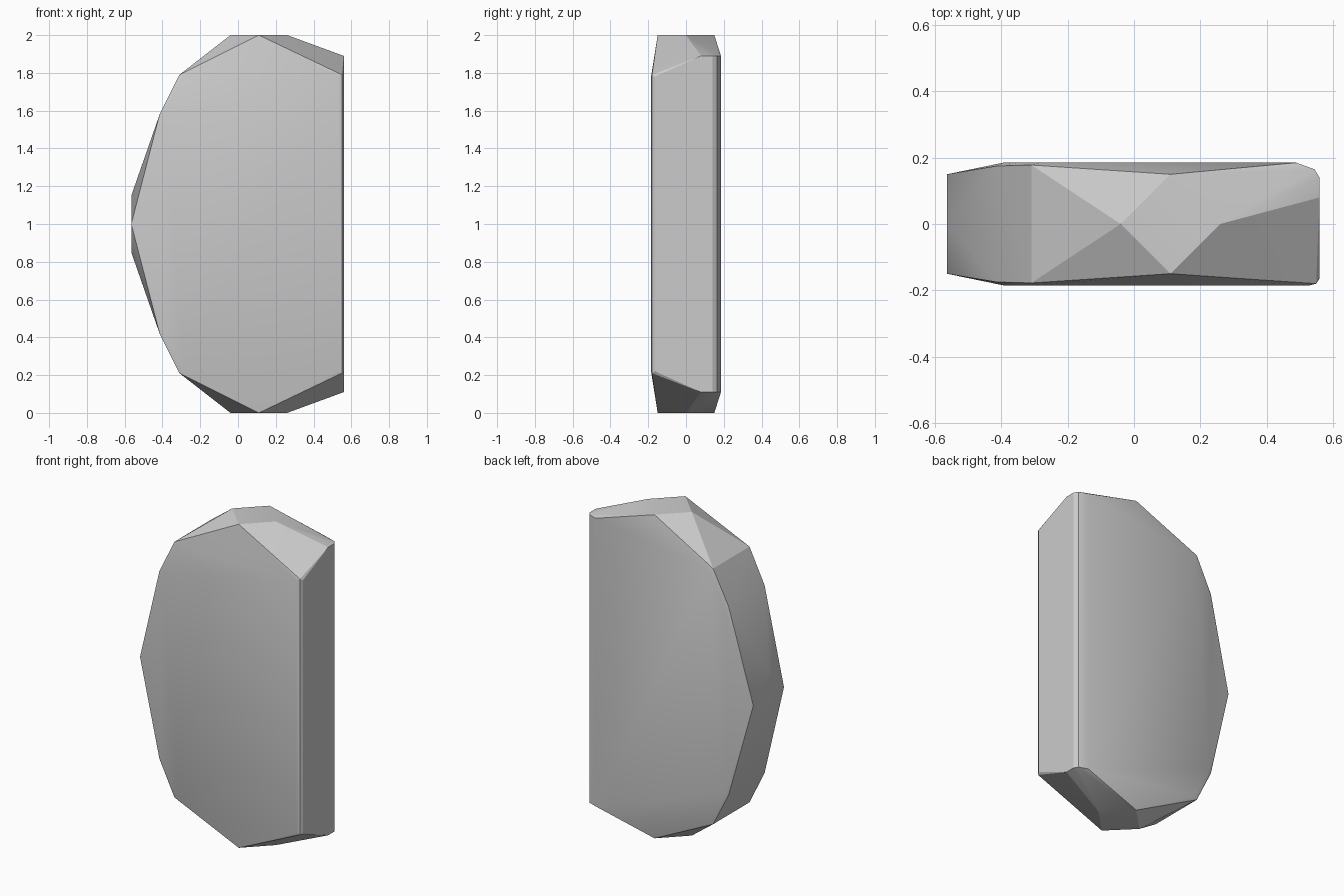
import bpy, bmesh, math

cube = bpy.data.objects.get("Cube")
if cube:
    bpy.data.objects.remove(cube, do_unlink=True)

MID = 1.0  # height of the mirror plane


def flat_material(name, value):
    mat = bpy.data.materials.new(name)
    mat.use_nodes = True
    colour = (value, value, value, 1)
    mat.diffuse_color = colour
    mat.node_tree.nodes["Principled BSDF"].inputs["Base Color"].default_value = colour
    return mat


def hull_object(name, points, mat):
    """Wrap the points in a convex shell with flat regions merged."""
    bm = bmesh.new()
    for p in points:
        bm.verts.new(p)
    res = bmesh.ops.convex_hull(bm, input=bm.verts)
    junk = {v for v in res["geom_interior"] + res["geom_unused"]
            if isinstance(v, bmesh.types.BMVert)}
    bmesh.ops.delete(bm, geom=list(junk), context="VERTS")
    bmesh.ops.dissolve_limit(bm, angle_limit=math.radians(0.5),
                             verts=bm.verts, edges=bm.edges)
    bmesh.ops.recalc_face_normals(bm, faces=bm.faces)
    mesh = bpy.data.meshes.new(name)
    bm.to_mesh(mesh)
    bm.free()
    mesh.materials.append(mat)
    obj = bpy.data.objects.new(name, mesh)
    bpy.context.collection.objects.link(obj)
    return obj


# Upper half: small diamond at the crown
upper = [(-0.04, 0, 2), (0.26, 0, 2)]
for side in (-1, 1):
    upper.append((0.11, side * 0.15, 2))
    # Curved edge corners, each with a thin chamfer to the broad faces
    upper += [(-0.415, side * 0.175, 1.58), (-0.395, side * 0.185, 1.575),
              (-0.31, side * 0.178, 1.79), (-0.285, side * 0.185, 1.78)]
# Straight edge: low front corner, higher rounded back corner
upper += [(0.53, -0.185, 1.78), (0.55, -0.18, 1.79), (0.56, -0.165, 1.78),
          (0.56, 0.08, 1.89), (0.56, 0.14, 1.89), (0.545, 0.165, 1.89),
          (0.49, 0.185, 1.89)]
# Diamond at the middle of the curved edge
tip = [(-0.565, -0.15, MID), (-0.565, 0.15, MID),
       (-0.565, 0, 1.15), (-0.565, 0, 0.85)]
lower = [(x, y, 2 * MID - z) for x, y, z in upper]

stone = flat_material("light grey", 0.6)
body = hull_object("faceted_slab", upper + lower + tip, stone)

bpy.ops.object.select_all(action="DESELECT")
body.select_set(True)
bpy.context.view_layer.objects.active = body
bpy.ops.object.shade_smooth_by_angle(angle=math.radians(20))
